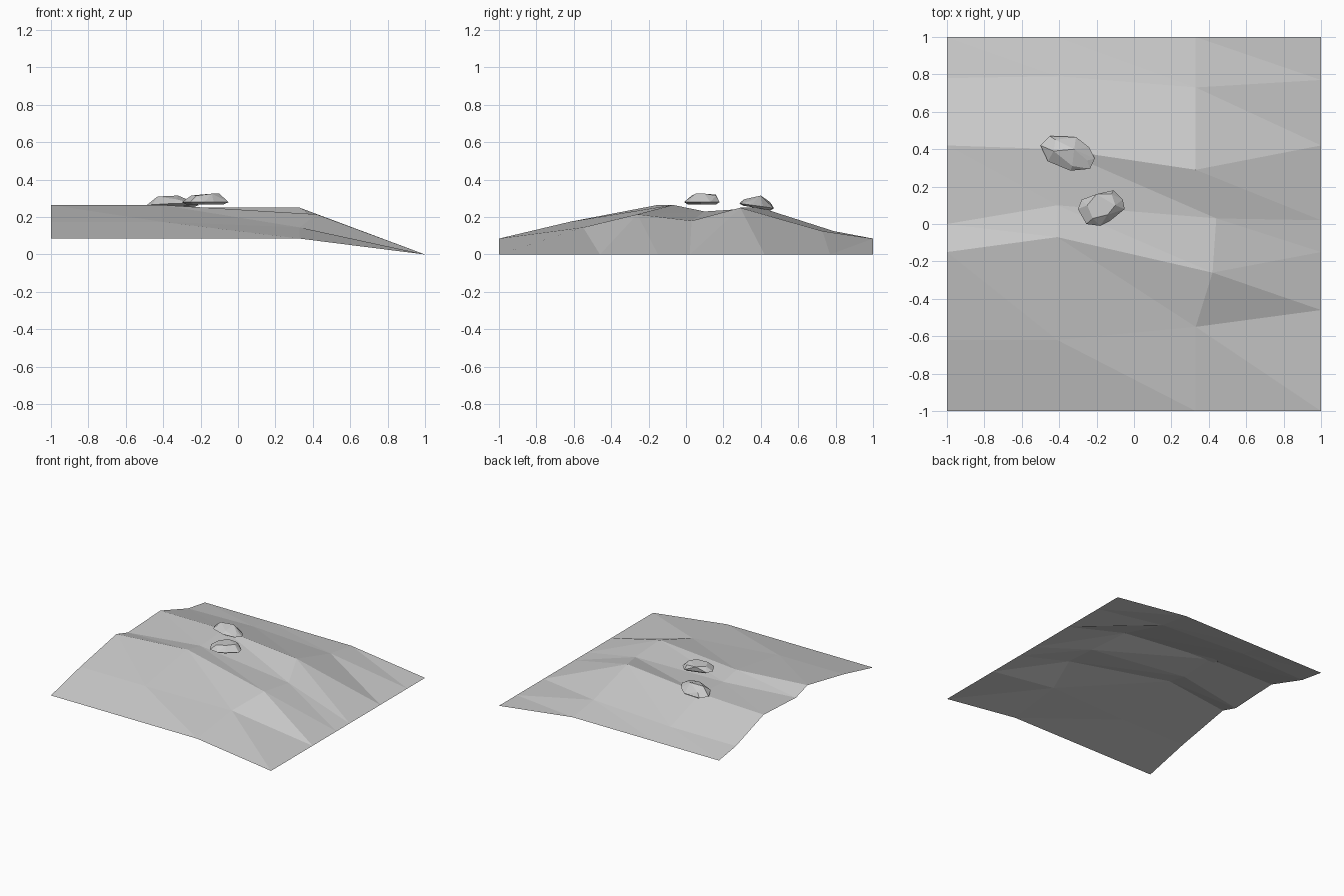
import bpy
import bmesh

cube = bpy.data.objects.get("Cube")
if cube:
    bpy.data.objects.remove(cube, do_unlink=True)


def make_material(name, color):
    material = bpy.data.materials.new(name)
    material.use_nodes = True
    material.diffuse_color = color
    material.node_tree.nodes["Principled BSDF"].inputs["Base Color"].default_value = color
    return material


def finish(name, bm, material):
    """Turn a bmesh into a flat shaded object."""
    mesh = bpy.data.meshes.new(name)
    bm.to_mesh(mesh)
    bm.free()
    mesh.materials.append(material)
    obj = bpy.data.objects.new(name, mesh)
    bpy.context.scene.collection.objects.link(obj)
    return obj


def make_ground(name, columns, material):
    """Loft a terrain sheet through columns of points, split into triangles."""
    bm = bmesh.new()
    grid = [[bm.verts.new(point) for point in column] for column in columns]
    for left, right in zip(grid, grid[1:]):
        for row in range(len(left) - 1):
            a, b = left[row], right[row]
            c, d = right[row + 1], left[row + 1]
            bm.faces.new((a, b, d))
            bm.faces.new((b, c, d))
    return finish(name, bm, material)


def make_rock(name, rim, crown, height, slope, middle, material):
    """Wrap a faceted hull around a tilted rim, a crown and a smaller base."""
    bm = bmesh.new()
    mx, my = middle
    for x, y in rim:
        z = height + slope * (y - my)
        bm.verts.new((x, y, z))
        bm.verts.new((mx + (x - mx) * 0.8, my + (y - my) * 0.8, z - 0.012))
    for point in crown:
        bm.verts.new(point)
    result = bmesh.ops.convex_hull(bm, input=bm.verts[:])
    loose = {g for g in result["geom_interior"] + result["geom_unused"]
             if isinstance(g, bmesh.types.BMVert)}
    bmesh.ops.delete(bm, geom=list(loose), context="VERTS")
    bmesh.ops.dissolve_limit(bm, angle_limit=0.12, verts=bm.verts[:], edges=bm.edges[:])
    bmesh.ops.recalc_face_normals(bm, faces=bm.faces[:])
    return finish(name, bm, material)


grey = make_material("stone grey", (0.6, 0.6, 0.6, 1))

# Hillside: a ridge with a shallow dip, falling away to the side
outer = [(-1, y, z) for y, z in
         ((-1, .085), (-.62, .175), (-.15, .265), (0, .22), (.42, .24), (.78, .12), (1, .085))]
inner = [(-.41, y, z) for y, z in
         ((-1, .085), (-.62, .175), (-.07, .265), (.1, .23), (.4, .25), (.79, .125), (1, .085))]
brow = [(.33, -1, .085), (.33, -.55, .145), (.42, -.26, .215), (.44, .03, .18),
        (.33, .29, .25), (.33, .73, .125), (.33, 1, .085)]
foot = [(1, y, 0) for y in (-1, -.46, -.15, .02, .42, .77, 1)]
make_ground("hillside", [outer, inner, brow, foot], grey)

# Rock lying on the back slope
make_rock("back_rock",
          rim=[(-.5, .42), (-.45, .47), (-.31, .465), (-.24, .41),
               (-.21, .35), (-.235, .295), (-.34, .285), (-.46, .335)],
          crown=[(-.43, .39, .31), (-.33, .31, .295), (-.25, .34, .285),
                 (-.32, .4, .315), (-.42, .45, .28)],
          height=.26, slope=-.14, middle=(-.36, .38), material=grey)

# Rock resting above the dip
make_rock("front_rock",
          rim=[(-.3, .08), (-.255, 0), (-.18, -.01), (-.13, .015),
               (-.05, .08), (-.06, .13), (-.11, .18), (-.28, .13)],
          crown=[(-.25, .1, .315), (-.22, .03, .315), (-.14, .05, .325),
                 (-.1, .1, .325), (-.12, .16, .315), (-.2, .16, .32)],
          height=.28, slope=0, middle=(-.18, .085), material=grey)
